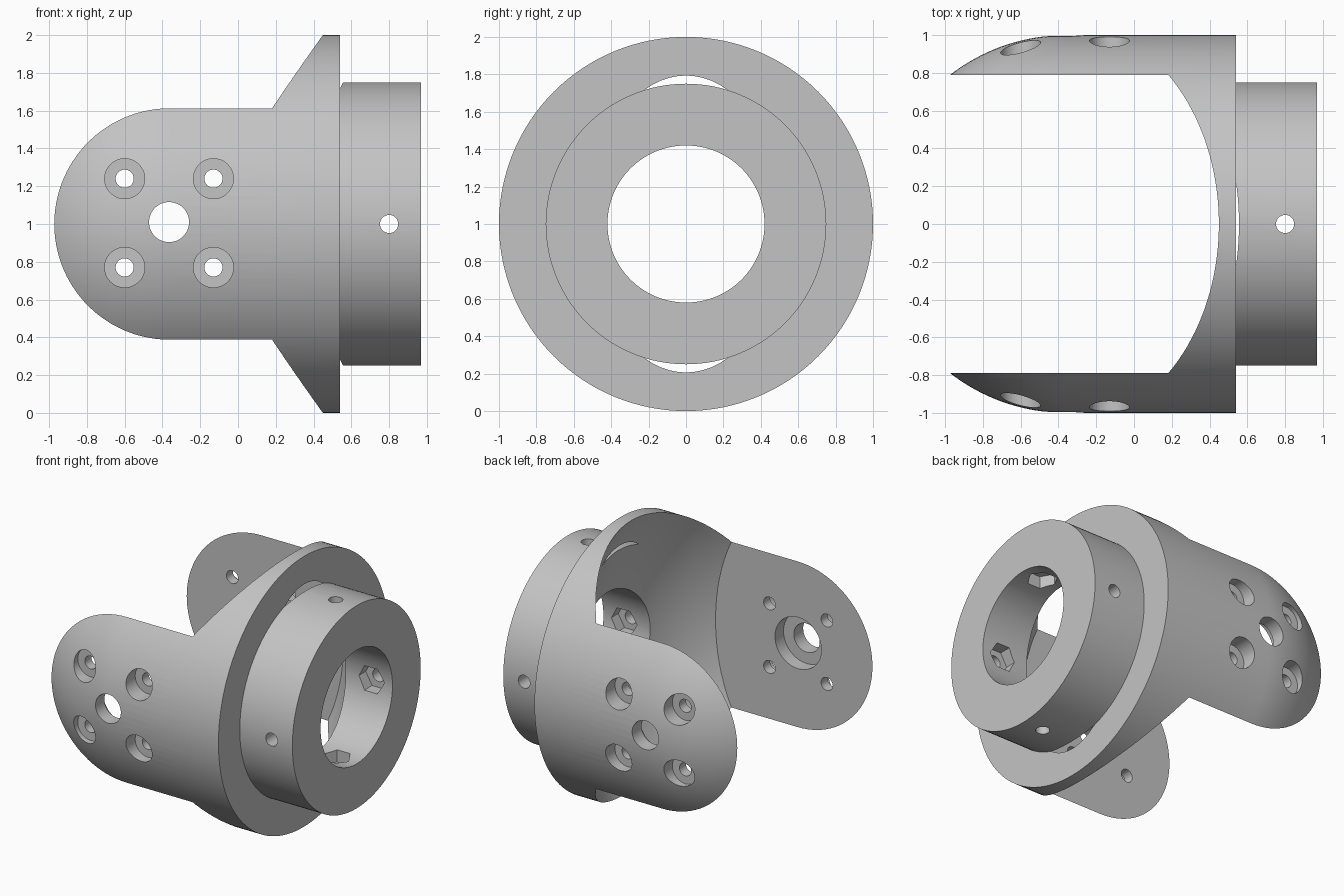
import bpy
import bmesh
from math import sin, cos, pi, radians
from mathutils import Vector, Matrix

default = bpy.data.objects.get("Cube")
if default:
    bpy.data.objects.remove(default, do_unlink=True)

SEG = 128
JOINT = Vector((-0.36, 0, 1))    # centre of the swivel joint
ARM = 0.79                       # inner face of each arm, from the centre plane

grey = bpy.data.materials.new("light_grey")
grey.use_nodes = True
grey.diffuse_color = (0.55, 0.55, 0.55, 1)
grey.node_tree.nodes["Principled BSDF"].inputs["Base Color"].default_value = (0.55, 0.55, 0.55, 1)


def finish(bm, name):
    bmesh.ops.recalc_face_normals(bm, faces=bm.faces)
    mesh = bpy.data.meshes.new(name)
    bm.to_mesh(mesh)
    bm.free()
    mesh.materials.append(grey)
    obj = bpy.data.objects.new(name, mesh)
    bpy.context.collection.objects.link(obj)
    return obj


def lathe(profile, name):
    """Turn (x, radius) points about the long axis."""
    bm = bmesh.new()
    verts = [bm.verts.new((x, 0, 1 + r)) for x, r in profile]
    edges = [bm.edges.new(pair) for pair in zip(verts, verts[1:])]
    bmesh.ops.spin(bm, geom=verts + edges, cent=(0, 0, 1), axis=(1, 0, 0),
                   angle=2 * pi, steps=SEG)
    bmesh.ops.remove_doubles(bm, verts=bm.verts, dist=1e-5)
    return finish(bm, name)


def rod(bm, x, z, axis, start, end, radius, sides=48):
    """Add a rod running outward along an axis from start to end."""
    axis = Vector(axis)
    along_x = Vector((1, 0, 0))
    turn = Matrix((along_x.cross(axis), along_x, axis)).transposed().to_4x4()
    place = Matrix.Translation(Vector((x, 0, z)) + axis * (start + end) / 2)
    bmesh.ops.create_cone(bm, cap_ends=True, segments=sides, radius1=radius,
                          radius2=radius, depth=end - start, matrix=place @ turn)


def boolean(target, tool, operation="DIFFERENCE"):
    mod = target.modifiers.new("cut", "BOOLEAN")
    mod.operation = operation
    mod.solver = "EXACT"
    mod.object = tool
    bpy.context.view_layer.objects.active = target
    bpy.ops.object.modifier_apply(modifier=mod.name)
    bpy.data.objects.remove(tool, do_unlink=True)


# Body: round-ended barrel with a flange face and a narrower collar
steps = 40
dome = [(JOINT.x - cos(pi / 2 * i / steps), sin(pi / 2 * i / steps)) for i in range(steps + 1)]
yoke = lathe(dome + [(0.54, 1), (0.54, 0.75), (0.97, 0.75), (0.97, 0)], "yoke")

# Clearance between the arms: barrel-shaped tool, stretched forward, flat sided
bm = bmesh.new()
bmesh.ops.create_uvsphere(bm, u_segments=SEG, v_segments=64, radius=1)
for v in bm.verts:
    front = v.co.x < -0.001
    v.co = JOINT + Vector((v.co.x * 1.037, v.co.y * 1.037, v.co.z * 1.6))
    if front:
        v.co.x -= 1.5
clearance = finish(bm, "clearance_tool")
bm = bmesh.new()
bmesh.ops.create_cube(bm, size=2, matrix=Matrix.Translation((0, 0, 1)) @ Matrix.Diagonal((4, ARM, 3, 1)))
boolean(clearance, finish(bm, "slab_tool"), "INTERSECT")
boolean(yoke, clearance)

# Central bore through the collar
boolean(yoke, lathe([(-0.1, 0), (-0.1, 0.42), (1.2, 0.42), (1.2, 0)], "bore_tool"))

# Through holes in the arms and pin holes in the collar, then their wider seats
holes, seats = bmesh.new(), bmesh.new()
for side in (-1, 1):
    across = (0, side, 0)
    rod(holes, JOINT.x - 0.005, 1.01, across, 0.6, 1.2, 0.106)
    rod(seats, JOINT.x - 0.005, 1.01, across, 0.6, 0.89, 0.19, 64)
    for dx in (-0.235, 0.235):
        for dz in (-0.235, 0.235):
            rod(holes, JOINT.x - 0.005 + dx, 1.005 + dz, across, 0.6, 1.2, 0.048, 32)
            rod(seats, JOINT.x - 0.005 + dx, 1.005 + dz, across, 0.865, 1.2, 0.106)
    for axis in (across, (0, 0, side)):
        rod(holes, 0.8, 1, axis, 0.3, 0.9, 0.048, 32)
        rod(seats, 0.8, 1, axis, 0.3, 0.5, 0.105, 6)
boolean(yoke, finish(holes, "hole_tool"))
boolean(yoke, finish(seats, "seat_tool"))

# Smooth shading with crisp machined edges
bpy.ops.object.select_all(action="DESELECT")
yoke.select_set(True)
bpy.context.view_layer.objects.active = yoke
bpy.ops.object.shade_smooth_by_angle(angle=radians(25))
